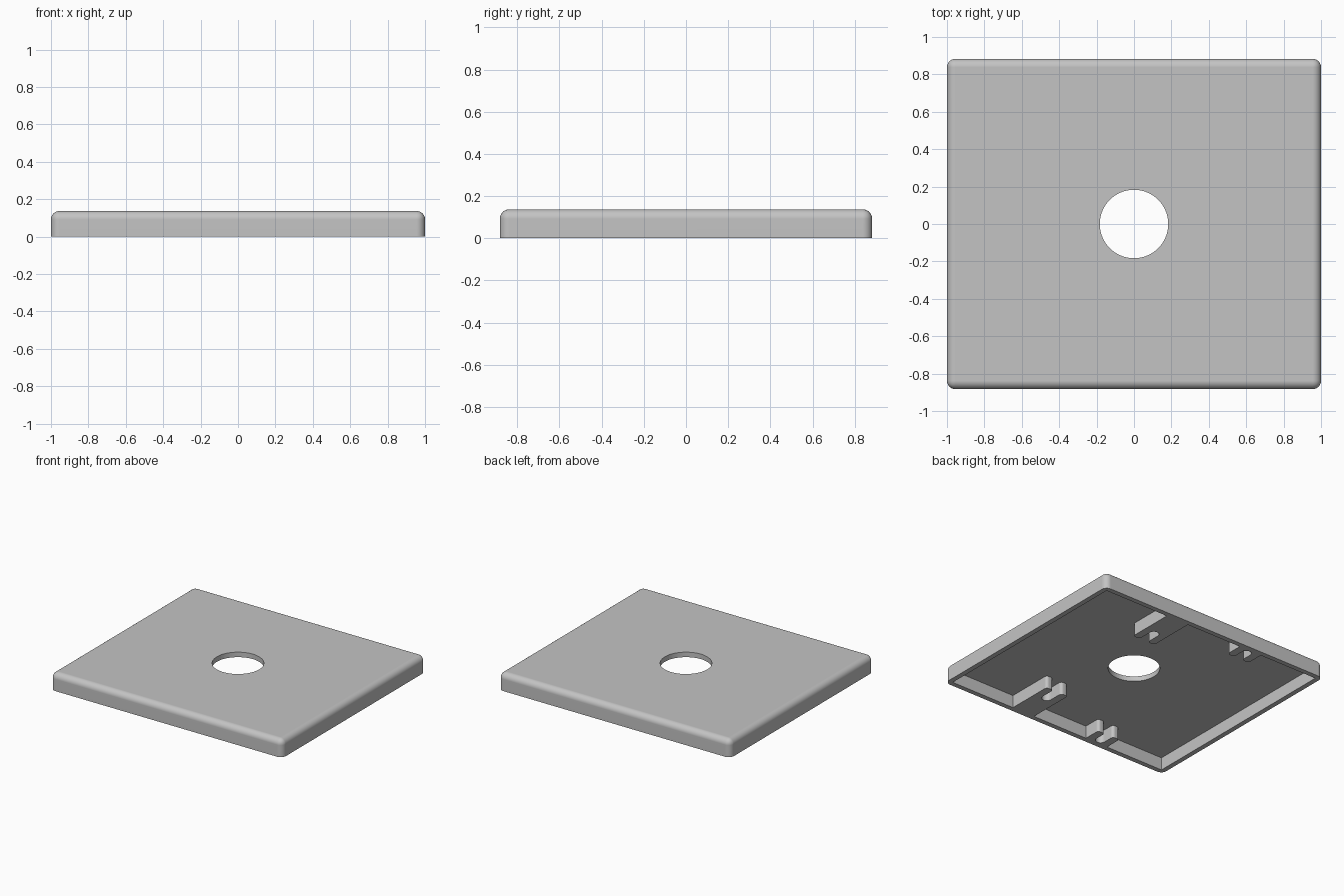
import bpy, bmesh
from math import cos, sin, pi, radians

HX, HY, H = 1.0, 0.883, 0.137      # outer half sizes and height
WALL, CEILING = 0.038, 0.098       # rim thickness, underside of the top plate
HOLE_R, ROUND = 0.183, 0.045

if "Cube" in bpy.data.objects:
    bpy.data.objects.remove(bpy.data.objects["Cube"], do_unlink=True)

grey = bpy.data.materials.new("plain_grey")
grey.use_nodes = True
colour = (0.55, 0.55, 0.55, 1)
grey.diffuse_color = colour
grey.node_tree.nodes["Principled BSDF"].inputs["Base Color"].default_value = colour


def make_object(name, bm):
    bmesh.ops.recalc_face_normals(bm, faces=bm.faces)
    mesh = bpy.data.meshes.new(name)
    bm.to_mesh(mesh)
    bm.free()
    mesh.materials.append(grey)
    obj = bpy.data.objects.new(name, mesh)
    bpy.context.collection.objects.link(obj)
    return obj


def box(bm, hx, hy, z0, z1):
    verts = bmesh.ops.create_cube(bm, size=2)["verts"]
    for v in verts:
        v.co = (v.co.x * hx, v.co.y * hy, z1 if v.co.z > 0 else z0)


def select_only(obj):
    bpy.ops.object.select_all(action="DESELECT")
    obj.select_set(True)
    bpy.context.view_layer.objects.active = obj


def cut(obj, cutter):
    cutter.hide_render = True
    mod = obj.modifiers.new("cut", "BOOLEAN")
    mod.operation, mod.solver, mod.object = "DIFFERENCE", "EXACT", cutter
    select_only(obj)
    bpy.ops.object.modifier_apply(modifier=mod.name)
    bpy.data.objects.remove(cutter, do_unlink=True)


def smooth(obj):
    select_only(obj)
    bpy.ops.object.shade_smooth_by_angle(angle=radians(30))
    obj.modifiers.new("even_shading", "WEIGHTED_NORMAL").keep_sharp = True


def arc(cx, cy, r, start, end, steps=6):
    angles = [radians(start + (end - start) * i / steps) for i in range(steps + 1)]
    return [(cx + r * cos(a), cy + r * sin(a)) for a in angles]


# Cover: rounded box, hollow below, with a round hole through the middle
bm = bmesh.new()
box(bm, HX, HY, 0, H)
edges = [e for e in bm.edges if any(v.co.z > 0.01 for v in e.verts)]
bmesh.ops.bevel(bm, geom=edges, offset=ROUND, segments=6, profile=0.5, affect="EDGES")
cover = make_object("cover", bm)

bm = bmesh.new()
box(bm, HX - WALL, HY - WALL, -0.1, CEILING)
cut(cover, make_object("cavity_cutter", bm))

bm = bmesh.new()
bmesh.ops.create_cone(bm, cap_ends=True, segments=64, radius1=HOLE_R, radius2=HOLE_R, depth=1)
cut(cover, make_object("hole_cutter", bm))
smooth(cover)


# Forked clips: a block from the rim wall with a slot opening inward
def forked_clip(name, x, tip, side):
    half, slot, r = 0.097, 0.037, 0.022
    base = HY - WALL
    slot_end = min(tip + 0.15, base - 0.008) - slot
    outline = [(-half, base)]
    outline += arc(-half + r, tip + r, r, 180, 270)
    outline += arc(-slot - r, tip + r, r, 270, 360)
    outline += arc(0, slot_end, slot, 180, 0, 12)
    outline += arc(slot + r, tip + r, r, 180, 270)
    outline += arc(half - r, tip + r, r, 270, 360)
    outline += [(half, base)]
    bm = bmesh.new()
    face = bm.faces.new([bm.verts.new((x + u, side * v, 0)) for u, v in outline])
    top = bmesh.ops.extrude_face_region(bm, geom=[face])["geom"]
    for v in top:
        if isinstance(v, bmesh.types.BMVert):
            v.co.z = CEILING + 0.005
    smooth(make_object(name, bm))


for label, side in (("front", -1), ("back", 1)):
    forked_clip(label + "_long_clip", 0.31, 0.475, side)
    forked_clip(label + "_short_clip", -0.363, 0.71, side)
